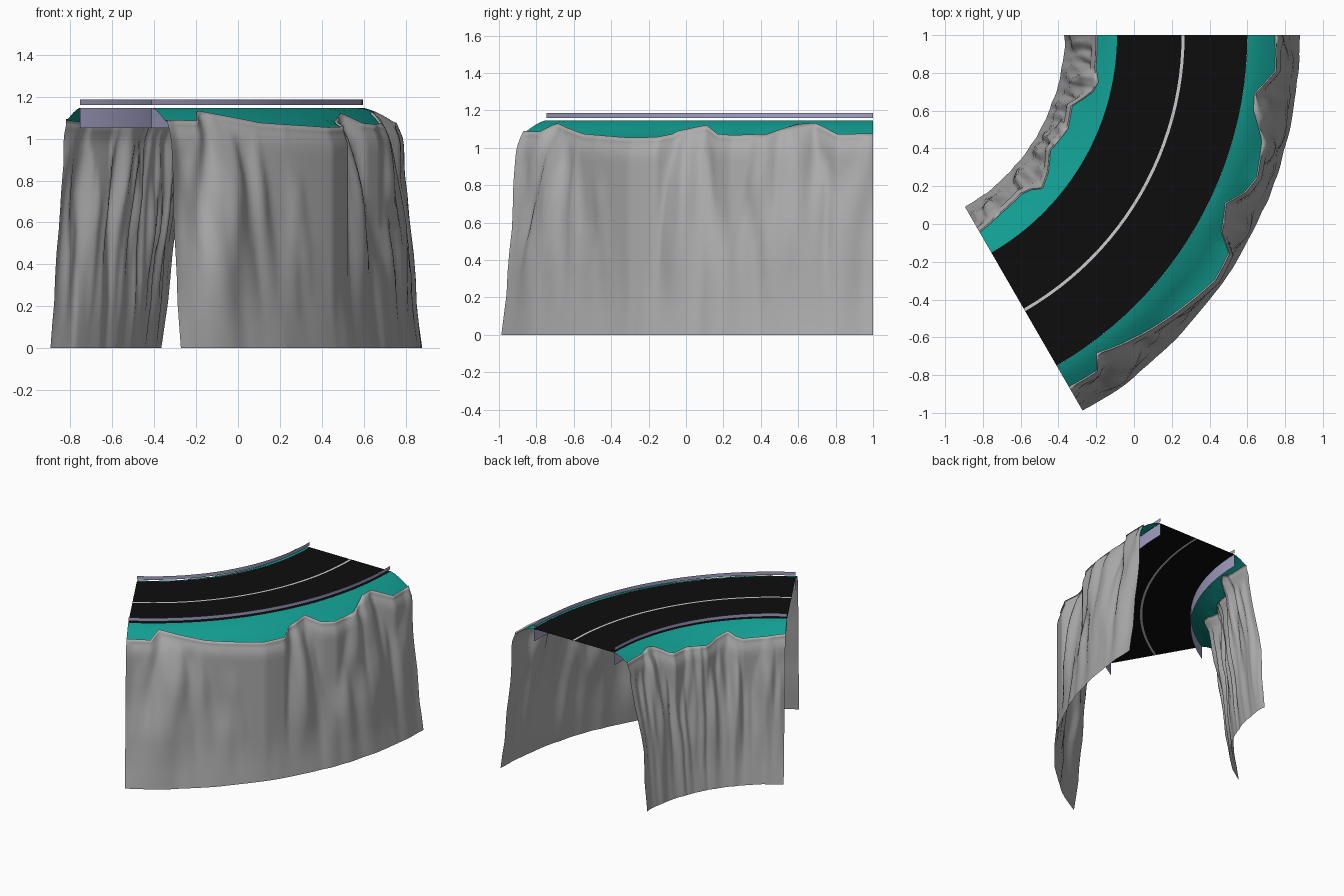
import bpy, math
from mathutils import Vector, noise

if "Cube" in bpy.data.objects:
    bpy.data.objects.remove(bpy.data.objects["Cube"])

CX, CY, SWEEP = -1.42, 1.0, 60.0      # bend centre and turn angle
R_IN, R_OUT = 1.33, 2.02              # road edges
ROAD_Z = 1.147


def material(name, rgb):
    m = bpy.data.materials.new(name)
    m.diffuse_color = (*rgb, 1)
    m.use_nodes = True
    m.node_tree.nodes["Principled BSDF"].inputs["Base Color"].default_value = m.diffuse_color
    return m


ROCK = material("grey rock", (0.42, 0.42, 0.42))
GRASS = material("teal grass", (0.006, 0.34, 0.285))
ASPHALT = material("black asphalt", (0.004, 0.004, 0.004))
PAINT = material("pale road paint", (0.6, 0.6, 0.6))
RAIL = material("lavender metal", (0.37, 0.36, 0.56))


def polar(r, deg, z):
    a = math.radians(deg)
    return (CX + r * math.cos(a), CY - r * math.sin(a), z)


def lerp(table, x):
    for (x0, y0), (x1, y1) in zip(table, table[1:]):
        if x <= x1:
            return y0 + (y1 - y0) * max(0, x - x0) / (x1 - x0)
    return table[-1][1]


def sweep(name, section, mats, columns=24, mat_rule=None, flip=False, smooth=True):
    """Sweep section(angle) -> [(radius, z), ...] round the bend."""
    verts, faces, rows = [], [], 0
    for i in range(columns + 1):
        ang = SWEEP * i / columns
        pts = section(ang)
        rows = len(pts)
        verts += [polar(r, ang, z) for r, z in pts]
    for i in range(columns):
        for j in range(rows - 1):
            a, b = i * rows + j, (i + 1) * rows + j
            f = (a, b, b + 1, a + 1)
            faces.append(f[::-1] if flip else f)
    me = bpy.data.meshes.new(name)
    me.from_pydata(verts, [], faces)
    for m in mats:
        me.materials.append(m)
    for k, p in enumerate(me.polygons):
        p.use_smooth = smooth
        if mat_rule:
            p.material_index = mat_rule(k % (rows - 1))
    ob = bpy.data.objects.new(name, me)
    bpy.context.collection.objects.link(ob)
    return ob


# Road with a painted centre line cut into it
sweep("road", lambda a: [(r, ROAD_Z) for r in (R_IN, 1.672, 1.688, R_OUT)],
      [ASPHALT, PAINT], mat_rule=lambda j: int(j == 1), smooth=False)

# Hanging skirts and floating rails along both road edges
for side, r, flip in (("inner", R_IN, True), ("outer", R_OUT - 0.004, False)):
    sweep(side + "_skirt", lambda a: [(r, ROAD_Z), (r, 1.05)], [RAIL], flip=not flip)
    sweep(side + "_rail", lambda a: [(r, 1.187), (r, 1.16)], [RAIL], flip=not flip)

# Ragged grass widths: (angle, distance from road edge)
EDGE = {
    "outer": [(0, .146), (5, .154), (8.5, .06), (11, .07), (14, .13), (15, .15), (20, .18),
              (22.5, .15), (25, .08), (29, .13), (31, .22), (35, .235), (38, .21), (41, .186),
              (46, .144), (50.5, .1), (54, .06), (55.5, .135), (60, .13)],
    "inner": [(0, .106), (8, .10), (11.5, .073), (14, .09), (19, .174), (25, .15), (32, .177),
              (37, .12), (41, .091), (43, .13), (45.5, .151), (53, .144), (60, .124)],
}
# Average cliff profile: (height, distance from road edge)
PROFILE = [(0, .278), (.1, .265), (.2, .25), (.4, .238), (.6, .212), (.8, .188),
           (1.0, .16), (1.05, .14), (1.15, .1)]
DEPTHS = [.015, .035, .06, .09, .13, .18, .24, .31, .39, .48, .58, .69, .8, .9, 1]


def edge_height(d):
    return ROAD_Z - 0.08 * (d / 0.15) ** 1.4 if d < .15 else 1.067 - (d - .15) * .25


def rough(ang, z, seed):
    """Vertical ridges that fade toward the ground."""
    fade = min(1, .12 + z * 1.3)
    big = noise.noise(Vector((ang * .16, z * 1.3, seed)))
    fine = noise.noise(Vector((ang * .42, z * 3.2, seed + 7)))
    crease = abs(noise.noise(Vector((ang * .25, z * .8, seed + 3))))
    return fade * (.045 * big + .022 * fine + .05 * (crease - .2))


def bank(side):
    sign, edge = (1, R_OUT) if side == "outer" else (-1, R_IN)
    seed = 2.3 if side == "outer" else 15.7

    def grass(a):
        b = lerp(EDGE[side], a)
        return [(edge + sign * b * t, edge_height(b * t)) for t in (0, .25, .5, .75, 1)]

    def cliff(a):
        b = lerp(EDGE[side], a)
        zb = edge_height(b)
        pts = [(edge + sign * b, zb), (edge + sign * (b + .008), zb + .008)]
        for t in DEPTHS:
            z = zb * (1 - t)
            keep = math.exp(-(zb - z) / .22)
            d = lerp(PROFILE, z) + .65 * (b - .14) * keep + rough(a, z, seed)
            d = max(d, b + min(.03, .4 * t))
            pts.append((edge + sign * d, z))
        return pts

    sweep(side + "_grass_verge", grass, [GRASS], 120, flip=sign < 0).data.flip_normals()
    sweep(side + "_rock_cliff", cliff, [ROCK], 120, flip=sign < 0).data.flip_normals()


for s in ("inner", "outer"):
    bank(s)

# Make every surface face outward: road up, banks away from the road
for ob in bpy.context.collection.objects:
    me, up = ob.data, 0
    for p in me.polygons:
        out = Vector((p.center.x - CX, p.center.y - CY, 0)).normalized()
        if ob.name.startswith("inner"):
            out = -out
        up += (p.normal.z + p.normal.dot(out)) * p.area
    if up < 0:
        me.flip_normals()
